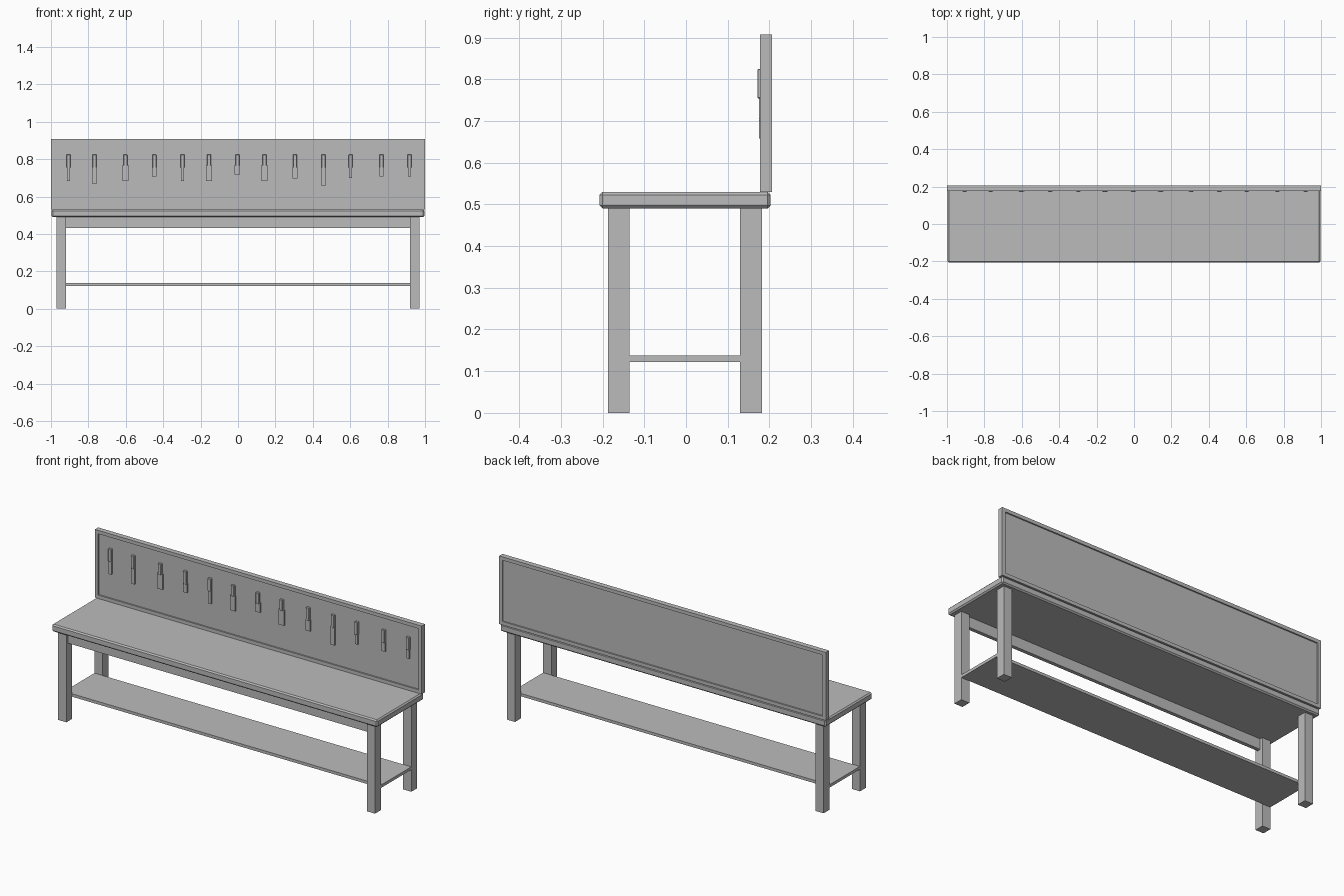
import bpy
import bmesh
from mathutils import Vector

cube = bpy.data.objects.get("Cube")
if cube:
    bpy.data.objects.remove(cube, do_unlink=True)

grey = bpy.data.materials.new("plain grey")
grey.use_nodes = True
grey.diffuse_color = (0.5, 0.5, 0.5, 1)
grey.node_tree.nodes["Principled BSDF"].inputs["Base Color"].default_value = grey.diffuse_color


def box(name, x, y, z, bevel=0.0, recess=None):
    """Box from (min, max) ranges; recess = (border, depth) sinks panels in front and back."""
    bm = bmesh.new()
    bmesh.ops.create_cube(bm, size=1)
    for v in bm.verts:
        v.co = Vector([(r[0] + r[1]) / 2 + c * (r[1] - r[0])
                       for c, r in zip(v.co, (x, y, z))])
    bm.normal_update()
    if bevel:
        bmesh.ops.bevel(bm, geom=bm.edges[:], offset=bevel, segments=1, affect='EDGES')
    if recess:
        border, depth = recess
        for face in [f for f in bm.faces if abs(f.normal.y) > 0.9]:
            # two insets: the flat border, then the sunken panel with a steep wall
            bmesh.ops.inset_region(bm, faces=[face], thickness=border)
            normal = face.normal.copy()
            bmesh.ops.inset_region(bm, faces=[face], thickness=0.0005)
            bmesh.ops.translate(bm, verts=face.verts[:], vec=normal * -depth)
    mesh = bpy.data.meshes.new(name)
    bm.to_mesh(mesh)
    bm.free()
    mesh.materials.append(grey)
    obj = bpy.data.objects.new(name, mesh)
    bpy.context.collection.objects.link(obj)
    return obj


# Bench: chamfered top, four legs, front apron and low shelf
box("bench_top", (-0.997, 0.997), (-0.207, 0.203), (0.49, 0.53), bevel=0.007)
for side, x in (("left", (0.92, 0.97)), ("right", (-0.97, -0.92))):
    box("front_leg_" + side, x, (-0.187, -0.136), (0, 0.49))
    box("back_leg_" + side, x, (0.13, 0.182), (0, 0.49))
box("front_apron", (-0.92, 0.92), (-0.172, -0.152), (0.432, 0.49))
box("shelf", (-0.97, 0.97), (-0.136, 0.13), (0.122, 0.138))

# Framed tool board
box("back_board", (-1, 1), (0.177, 0.206), (0.53, 0.907), recess=(0.027, 0.007))

# Hanging tools: centre x, blade width, blade bottom
tools = [(-0.906, 0.016, 0.684), (-0.767, 0.022, 0.668), (-0.602, 0.032, 0.684),
         (-0.447, 0.024, 0.706), (-0.297, 0.016, 0.684), (-0.155, 0.030, 0.684),
         (-0.003, 0.030, 0.717), (0.142, 0.032, 0.684), (0.305, 0.027, 0.695),
         (0.457, 0.025, 0.658), (0.602, 0.016, 0.700), (0.767, 0.021, 0.706),
         (0.917, 0.016, 0.706)]
for i, (x, width, bottom) in enumerate(tools, 1):
    joint = 0.765 if width > 0.028 else 0.754
    box(f"tool_handle_{i}", (x - 0.01, x + 0.01), (0.171, 0.186), (joint, 0.825), bevel=0.002)
    box(f"tool_blade_{i}", (x - width / 2, x + width / 2), (0.175, 0.186), (bottom, joint + 0.004))
